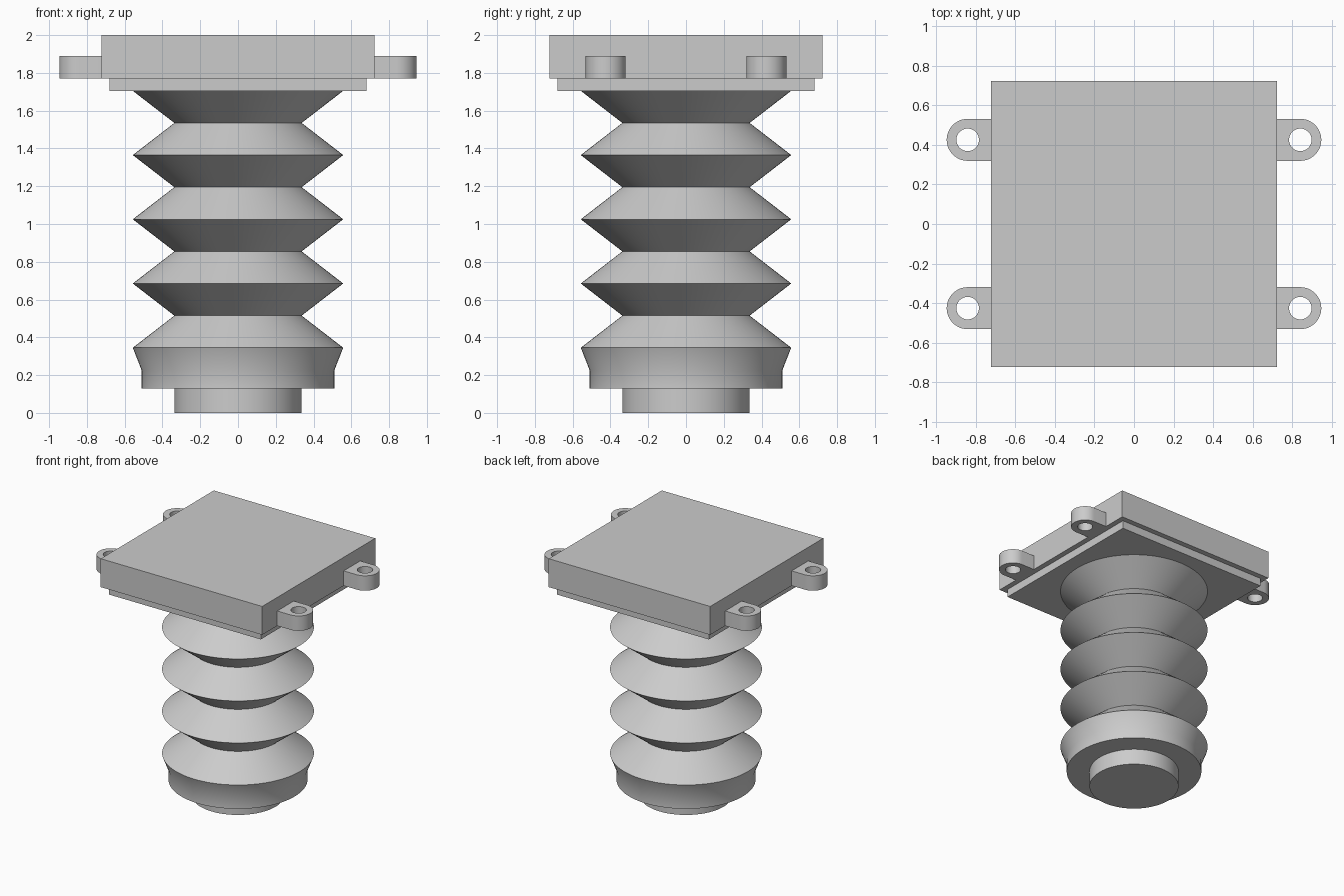
import bpy
import bmesh
import math
from mathutils import Matrix, Vector

old = bpy.data.objects.get("Cube")
if old:
    bpy.data.objects.remove(old, do_unlink=True)

grey = bpy.data.materials.new("light_grey")
grey.use_nodes = True
colour = (0.6, 0.6, 0.6, 1)
grey.diffuse_color = colour
grey.node_tree.nodes["Principled BSDF"].inputs["Base Color"].default_value = colour


def finish(bm, name, smooth=False):
    bmesh.ops.recalc_face_normals(bm, faces=bm.faces)
    mesh = bpy.data.meshes.new(name)
    bm.to_mesh(mesh)
    bm.free()
    mesh.materials.append(grey)
    obj = bpy.data.objects.new(name, mesh)
    bpy.context.collection.objects.link(obj)
    if smooth:
        bpy.ops.object.select_all(action="DESELECT")
        obj.select_set(True)
        bpy.context.view_layer.objects.active = obj
        bpy.ops.object.shade_smooth_by_angle(angle=math.radians(30))
    return obj


def square_plate(name, half, low, high):
    bm = bmesh.new()
    bmesh.ops.create_cube(bm, size=1, matrix=Matrix.Translation((0, 0, (low + high) / 2))
                          @ Matrix.Diagonal((2 * half, 2 * half, high - low, 1)))
    return finish(bm, name)


def revolve(name, profile, steps=96):
    bm = bmesh.new()
    verts = [bm.verts.new((r, 0, z)) for r, z in profile]
    edges = [bm.edges.new(pair) for pair in zip(verts, verts[1:])]
    bmesh.ops.spin(bm, geom=verts + edges, cent=(0, 0, 0), axis=(0, 0, 1),
                   angle=2 * math.pi, steps=steps)
    bmesh.ops.remove_doubles(bm, verts=bm.verts, dist=1e-4)
    return finish(bm, name, True)


def add_loop(bm, points):
    verts = [bm.verts.new(p) for p in points]
    return [bm.edges.new((v, verts[i - 1])) for i, v in enumerate(verts)]


# Mounting lug: rounded tab with a through hole
def lug(name, side, y):
    x, radius, hole, low, high = 0.84, 0.106, 0.057, 1.77, 1.89
    bm = bmesh.new()
    arc = [math.pi * (i / 24 - 0.5) for i in range(25)]
    outer = [Vector((x + radius * math.cos(a), radius * math.sin(a), low)) for a in arc]
    outer += [Vector((PLATE, radius, low)), Vector((PLATE, -radius, low))]
    inner = [Vector((x + hole * math.cos(a), hole * math.sin(a), low))
             for a in (math.tau * i / 40 for i in range(40))]
    edges = add_loop(bm, outer) + add_loop(bm, inner)
    bmesh.ops.triangle_fill(bm, edges=edges, use_beauty=True)
    top = bmesh.ops.extrude_face_region(bm, geom=bm.faces[:], use_keep_orig=True)
    moved = [g for g in top["geom"] if isinstance(g, bmesh.types.BMVert)]
    bmesh.ops.translate(bm, verts=moved, vec=(0, 0, high - low))
    for v in bm.verts:
        v.co = (v.co.x * side, v.co.y + y, v.co.z)
    return finish(bm, name, True)


PLATE = 0.723
VALLEY, PEAK, PITCH, START = 0.337, 0.557, 0.34, 0.345

# Top plate with its lower flange
square_plate("top_plate", PLATE, 1.77, 2.0)
square_plate("flange", 0.68, START + 4 * PITCH, 1.77)

# Lower spigot, flared collar and bellows in one closed profile
profile = [(0, 0), (VALLEY, 0), (VALLEY, 0.13), (0.51, 0.13), (0.51, 0.225), (PEAK, START)]
for i in range(4):
    z = START + i * PITCH
    profile += [(VALLEY, z + PITCH / 2), (PEAK, z + PITCH)]
profile.append((0, START + 4 * PITCH))
revolve("bellows", profile)

# Four lugs, two on each side
for side, side_name in ((1, "left"), (-1, "right")):
    for y, end_name in ((-0.425, "front"), (0.425, "back")):
        lug(f"lug_{end_name}_{side_name}", side, y)
